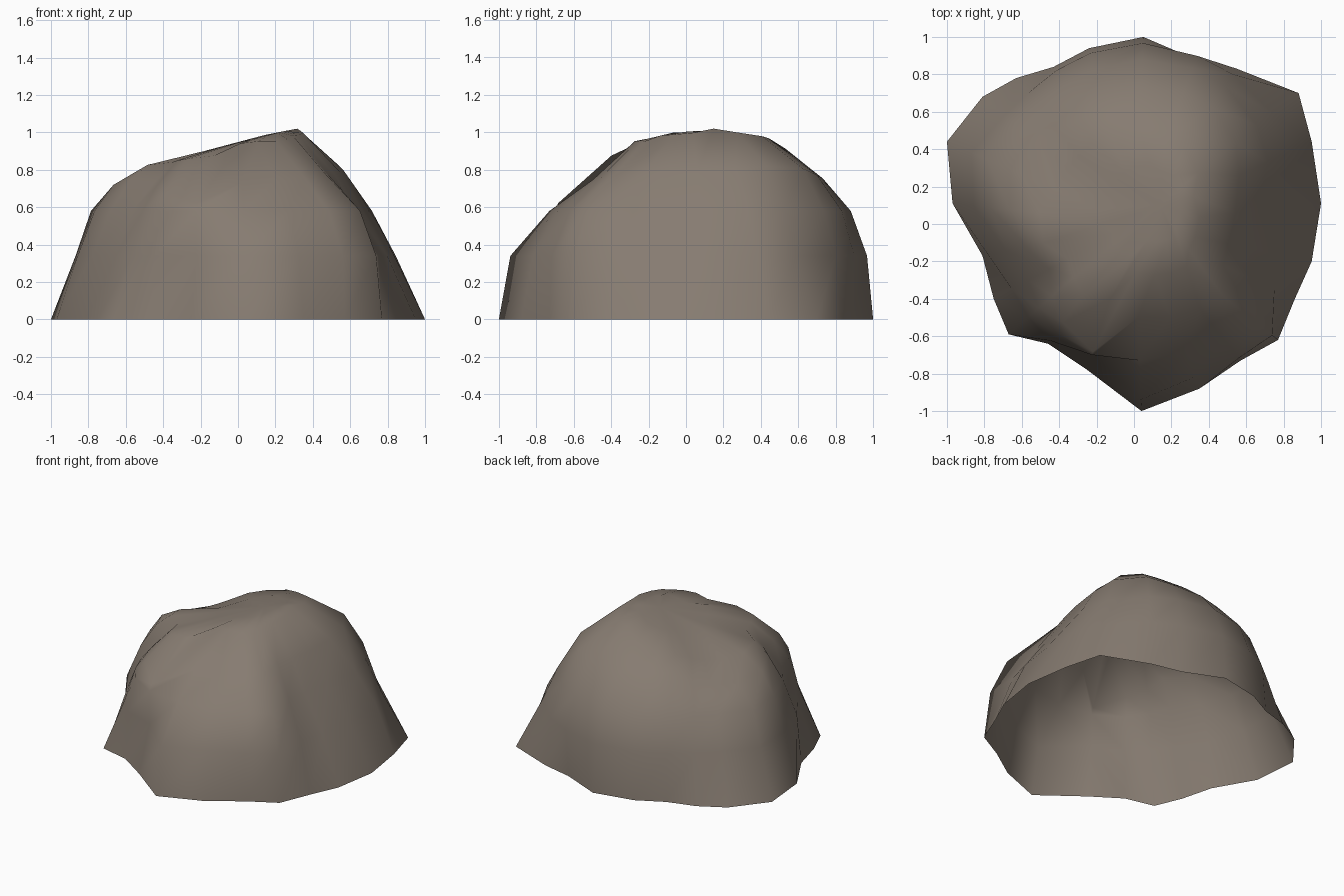
import bpy, bmesh, math

if "Cube" in bpy.data.objects:
    bpy.data.objects.remove(bpy.data.objects["Cube"])

# Ground outline of the boulder (x, y), anticlockwise from the right
BASE = [(1.0, .11), (.95, .44), (.88, .70), (.55, .83), (.33, .88), (.05, 1.0),
        (-.24, .94), (-.43, .84), (-.63, .78), (-.81, .68), (-1.0, .44), (-.97, .11),
        (-.81, -.17), (-.75, -.40), (-.67, -.59), (-.46, -.64), (-.25, -.78),
        (.04, -1.0), (.35, -.88), (.57, -.73), (.77, -.62), (.86, -.40), (.95, -.20)]

# Side profiles: angle, radius at two heights, then shoulder and rim (radius, height)
LEVELS = (.34, .58)
SIDES = [(0, .81, .63, .52, .79, .35, .99), (25, .93, .79, .62, .80, .35, 1.02),
         (48, .96, .88, .75, .83, .50, .985), (69, .96, .89, .75, .77, .47, .97),
         (90, .97, .88, .73, .75, .54, .905), (117, .92, .83, .63, .80, .49, .86),
         (135, .89, .81, .65, .70, .46, .81), (156, .95, .86, .66, .70, .46, .79),
         (174, .86, .77, .67, .72, .51, .81), (191, .80, .70, .59, .75, .50, .825),
         (208, .74, .64, .51, .73, .40, .84), (236, .77, .72, .66, .69, .47, .86),
         (252, .73, .735, .72, .62, .42, .875), (272, .94, .73, .50, .73, .26, .94),
         (295, .87, .74, .54, .75, .30, .955), (321, .95, .84, .61, .77, .36, .95),
         (336, .82, .66, .52, .78, .32, .985)]


def profile(angle):
    """Blend the two side profiles next to this angle."""
    ring = SIDES + [(360,) + SIDES[0][1:]]
    for a, b in zip(ring, ring[1:]):
        if a[0] <= angle <= b[0]:
            t = (angle - a[0]) / (b[0] - a[0])
            return [p + (q - p) * t for p, q in zip(a[1:], b[1:])]


def top_height(x):
    """Tilted top, rising to the right."""
    return min(.945 + .25 * x, 1.015)


bm = bmesh.new()
CX, CY = .14, .10
columns = []
for x, y in BASE:
    a = math.atan2(y, x) % math.tau
    r1, r2, r3, z3, rim, rim_z = profile(math.degrees(a))
    steps = [(r1, LEVELS[0]), (r2, LEVELS[1]), (r3, z3), (rim, rim_z)]
    c, s = math.cos(a), math.sin(a)
    pts = [(x, y, 0)] + [(r * c, r * s, z) for r, z in steps]
    ix, iy = CX + .52 * (rim * c - CX), CY + .52 * (rim * s - CY)
    pts.append((ix, iy, top_height(ix)))
    columns.append([bm.verts.new(p) for p in pts])

# Walls, then a fan over the top; the underside stays open
peak = bm.verts.new((CX, CY, .985))
for a, b in zip(columns, columns[1:] + columns[:1]):
    for i in range(len(a) - 1):
        bm.faces.new((a[i], b[i], b[i + 1], a[i + 1]))
    bm.faces.new((a[-1], b[-1], peak))
for f in bm.faces:
    f.smooth = True

mesh = bpy.data.meshes.new("boulder")
bm.to_mesh(mesh)
bm.free()
boulder = bpy.data.objects.new("boulder", mesh)
bpy.context.collection.objects.link(boulder)

stone = bpy.data.materials.new("brown grey stone")
stone.diffuse_color = (.24, .20, .165, 1)
stone.use_nodes = True
stone.node_tree.nodes["Principled BSDF"].inputs["Base Color"].default_value = stone.diffuse_color
mesh.materials.append(stone)
